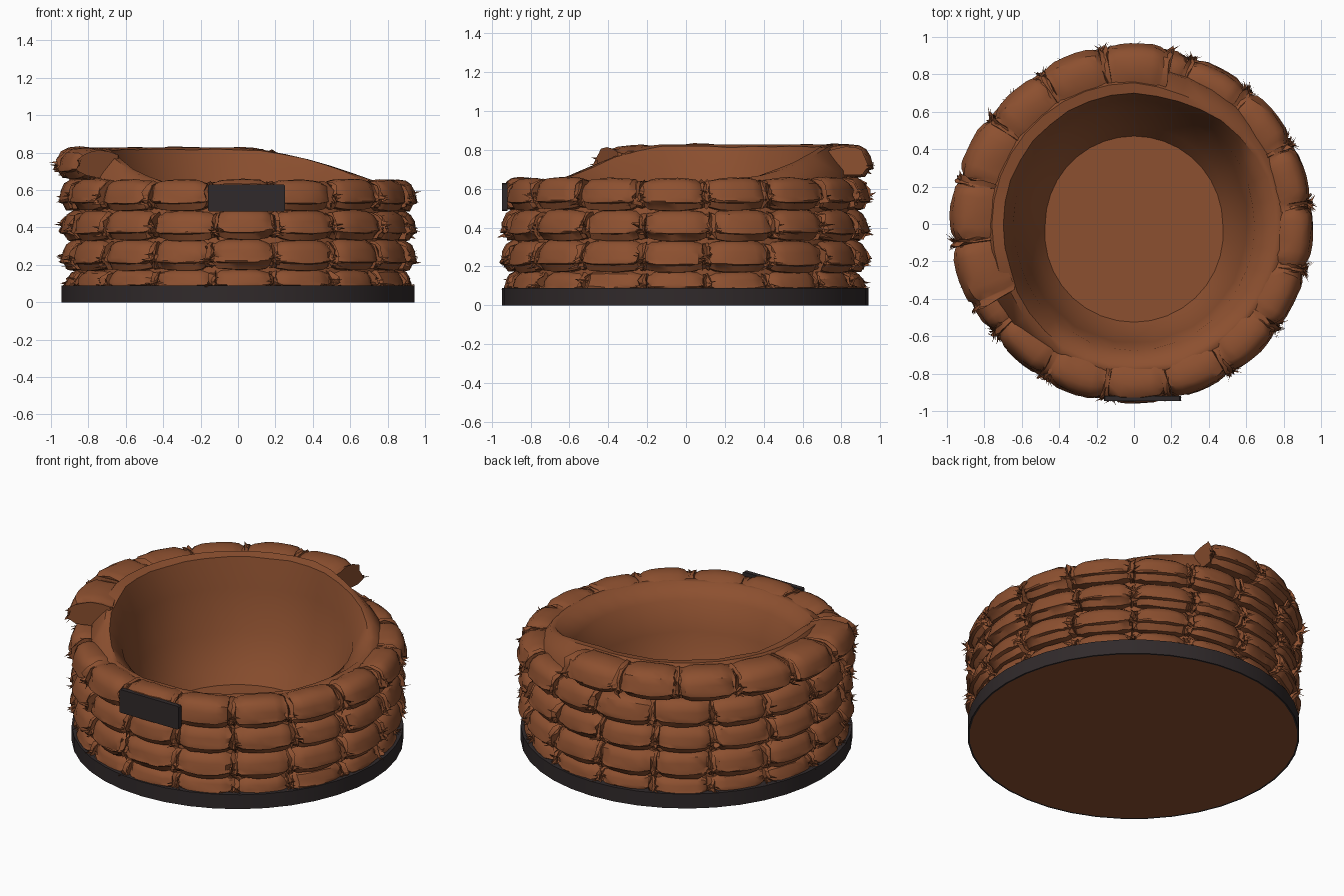
import bpy, bmesh, math, random
from mathutils import Vector

if "Cube" in bpy.data.objects:
    bpy.data.objects.remove(bpy.data.objects["Cube"])

random.seed(7)
CY = -0.005


def material(name, rgb):
    m = bpy.data.materials.new(name)
    m.diffuse_color = (*rgb, 1)
    m.use_nodes = True
    m.node_tree.nodes["Principled BSDF"].inputs["Base Color"].default_value = m.diffuse_color
    return m


BROWN = material("burlap brown", (0.265, 0.08, 0.029))
DARK = material("dark iron", (0.03, 0.023, 0.024))


def finish(bm, name, mats, smooth=None):
    bmesh.ops.recalc_face_normals(bm, faces=bm.faces)
    me = bpy.data.meshes.new(name)
    bm.to_mesh(me)
    bm.free()
    for m in mats:
        me.materials.append(m)
    ob = bpy.data.objects.new(name, me)
    bpy.context.collection.objects.link(ob)
    if smooth:
        bpy.ops.object.select_all(action='DESELECT')
        ob.select_set(True)
        bpy.context.view_layer.objects.active = ob
        bpy.ops.object.shade_smooth_by_angle(angle=math.radians(smooth))
    return ob


def polar(r, deg, z):
    a = math.radians(deg)
    return Vector((r * math.cos(a), r * math.sin(a) + CY, z))


def jit(s):
    return random.uniform(-s, s)


def step(a, b, x):
    t = min(1, max(0, (x - a) / (b - a)))
    return t * t * (3 - 2 * t)


# bag section: radial position 0..1 (inside to outside), height -1..1
SECTION = [(0, -0.7), (0, 0.7), (0.25, 0.97), (0.5, 1.03), (0.72, 0.97), (0.88, 0.72),
           (0.97, 0.3), (1.0, -0.12), (1.035, -0.36), (1.03, -0.46), (0.94, -0.52),
           (0.84, -0.93), (0.3, -1)]
# stations along a bag: position, height scale, outside pull-in, jitter
STATIONS = [(-0.045, 0.86, 0.0, 0.012), (0.02, 0.77, 0.022, 0.008), (0.06, 0.78, 0.026, 0.007),
            (0.14, 0.92, 0.01, 0.006), (0.25, 0.98, 0.002, 0.005), (0.42, 1.02, 0, 0.003),
            (0.58, 1.02, 0, 0.003), (0.75, 0.98, 0.002, 0.005), (0.86, 0.92, 0.01, 0.006),
            (0.94, 0.78, 0.026, 0.007), (0.98, 0.77, 0.022, 0.008), (1.045, 0.86, 0.0, 0.012)]


def add_spike(bm, base, tip, w):
    """Thin frayed corner of cloth."""
    b = [bm.verts.new(base + Vector((jit(w), jit(w), s * w))) for s in (-1, 0.3, 1)]
    t = bm.verts.new(tip)
    for i in range(3):
        bm.faces.new((b[i], b[(i + 1) % 3], t))


def add_bag(bm, a0, a1, rin, rout, zc, h):
    rings = []
    for u, sz, pull, j in STATIONS:
        ang = a0 + (a1 - a0) * u
        ring = []
        for q, z in SECTION:
            r = rin + (rout - rin) * q - pull * (0.3 + 0.7 * q)
            ring.append(bm.verts.new(polar(r + jit(j), ang + jit(j * 60), zc + h * z * sz + jit(j * 0.7))))
        rings.append(ring)
    n = len(SECTION)
    for p, q in zip(rings, rings[1:]):
        for i in range(n):
            bm.faces.new((p[i], p[(i + 1) % n], q[(i + 1) % n], q[i]))
    bm.faces.new(rings[0])
    bm.faces.new(rings[-1])
    # frayed ends along the seam, kept clear of the front plate
    for a, d in ((a0, 1), (a1, -1)):
        if zc > 0.5 and abs(a % 360 - 272) < 14:
            continue
        for k in range(3):
            z = zc + h * random.uniform(-0.6, 0.1)
            base = polar(rout - 0.03, a + d * random.uniform(0.3, 1.5), z)
            tip = polar(rout + random.uniform(0.0, 0.037), a - d * random.uniform(1.0, 3.2), z + jit(0.025))
            add_spike(bm, base, tip, 0.012)


# rows of bags: name, start angle, pitch, count, inner r, outer r, centre z, half height
P = 360 / 17
ROWS = [("bag_row_bottom", -98.5, P, 17, 0.74, 0.92, 0.115, 0.06),
        ("bag_row_second", -98.7, P, 17, 0.74, 0.945, 0.25, 0.084),
        ("bag_row_third", -98.0, P, 17, 0.74, 0.945, 0.41, 0.082),
        ("bag_row_fourth", -99.3, P, 17, 0.76, 0.95, 0.57, 0.084),
        ("bag_row_top", 79, 21.4, 6, 0.72, 0.96, 0.742, 0.084)]
for name, start, pitch, count, rin, rout, zc, h in ROWS:
    bm = bmesh.new()
    cuts = [start + i * pitch + jit(0.8) for i in range(count)]
    cuts.append(cuts[0] + 360 if count == 17 else start + count * pitch)
    for a, b in zip(cuts, cuts[1:]):
        # the top row bulges a little further out on the left
        extra = 0.012 if zc > 0.7 and a > 140 else 0
        add_bag(bm, a, b, rin, rout + extra + jit(0.006), zc + jit(0.004), h)
    if name == "bag_row_fourth":
        # bags pressed flat behind the plate
        for v in bm.verts:
            if -0.2 < v.co.x < 0.28 and v.co.y < 0:
                v.co.y = max(v.co.y, -0.933)
    finish(bm, name, [BROWN], 35)

# inner bowl and core wall; its rim rises and covers the inside of the top row
bm = bmesh.new()
SEG = 36
rings = []
for i in range(SEG):
    d = 360 * i / SEG
    high = step(8, 88, d) * (1 - step(190, 245, d))
    H = 0.635 + 0.18 * high
    R = 0.755 - 0.055 * high
    f = 0.475 + 0.045 * max(0, -math.sin(math.radians(d)))
    mid = 0.645 + 0.025 * math.sin(math.radians(d)) ** 2
    under_top = step(76, 84, d) * (1 - step(202, 208, d))
    prof = [(f, 0.12), (f + 0.05, 0.2), (mid - 0.04 + jit(0.006), 0.38), (mid + jit(0.005), 0.56 + 0.08 * high),
            (R + jit(0.005), H + jit(0.005)), (R + 0.035 + 0.025 * under_top, H + 0.012 * under_top),
            (0.83 + 0.02 * under_top, 0.60 + 0.1 * high), (0.87, 0.5), (0.87, 0.08)]
    rings.append([bm.verts.new(polar(r, d, z)) for r, z in prof])
for i in range(SEG):
    p, q = rings[i], rings[(i + 1) % SEG]
    for k in range(len(p) - 1):
        bm.faces.new((p[k], q[k], q[k + 1], p[k + 1]))
bm.faces.new([r[0] for r in rings])
bm.faces.new([r[-1] for r in rings])
finish(bm, "inner_bowl", [BROWN], 45)

# base band: dark outside, brown underside
bm = bmesh.new()
prof = [(0.932, 0.0), (0.943, 0.0), (0.943, 0.09), (0.86, 0.09)]
rings = [[bm.verts.new(polar(r, 360 * i / 40, z)) for r, z in prof] for i in range(40)]
for i in range(40):
    p, q = rings[i], rings[(i + 1) % 40]
    for k in range(3):
        bm.faces.new((p[k], q[k], q[k + 1], p[k + 1]))
under = bm.faces.new([r[0] for r in rings])
under.material_index = 1
bm.faces.new([r[-1] for r in rings])
finish(bm, "base_band", [DARK, BROWN], 30)

# small dark plate on the front
bm = bmesh.new()
bmesh.ops.create_cube(bm, size=1)
for v in bm.verts:
    v.co = Vector((0.045 + v.co.x * 0.41, -0.933 + v.co.y * 0.028, 0.557 + v.co.z * 0.145))
bmesh.ops.bevel(bm, geom=[e for e in bm.edges if abs(e.verts[0].co.y - e.verts[1].co.y) > 0.01],
                offset=0.006, segments=1, affect='EDGES')
finish(bm, "front_plate", [DARK])
